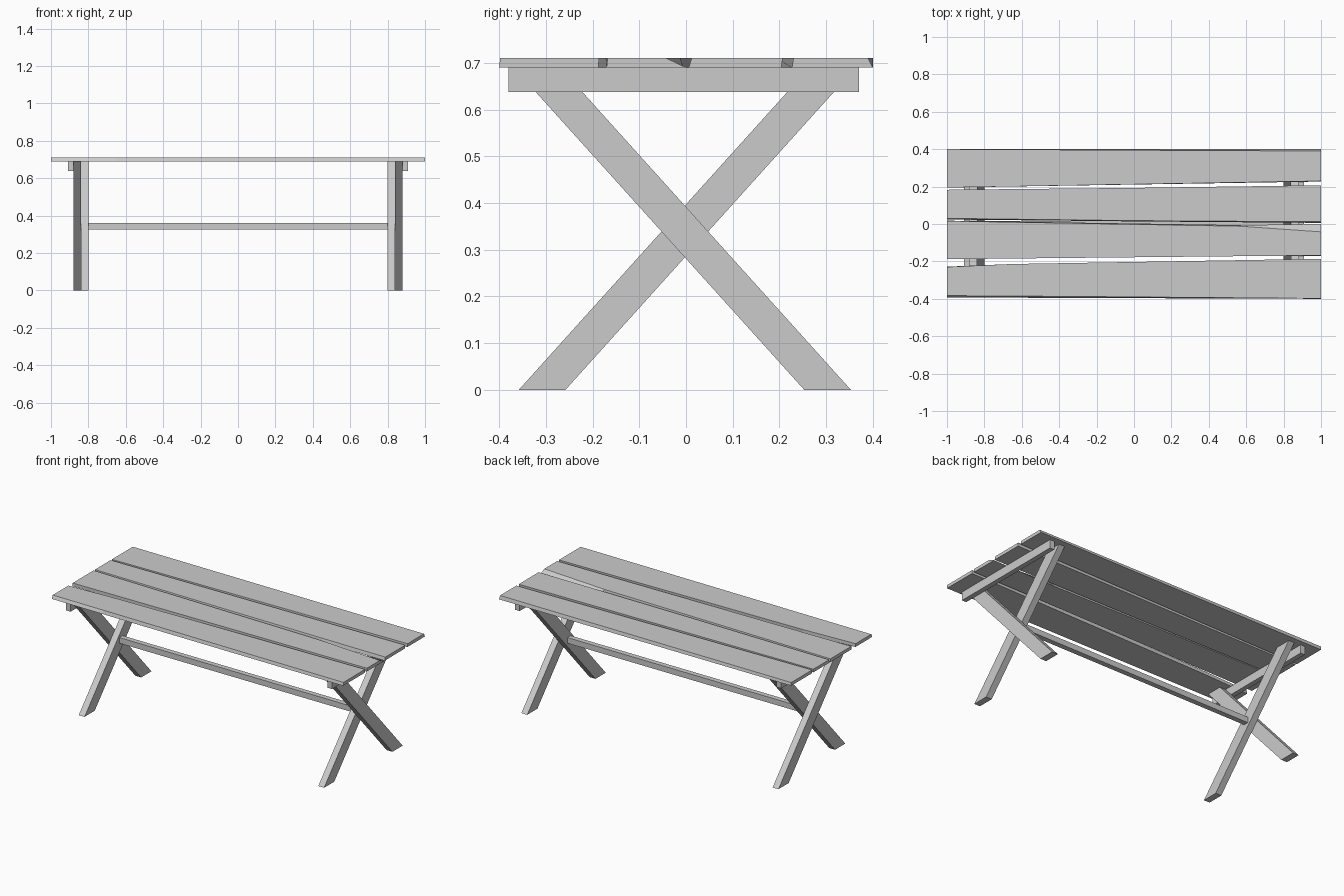
import bpy
import bmesh

cube = bpy.data.objects.get("Cube")
if cube:
    bpy.data.objects.remove(cube, do_unlink=True)

wood = bpy.data.materials.new("grey_wood")
wood.use_nodes = True
GREY = (0.6, 0.6, 0.6, 1)
wood.diffuse_color = GREY
wood.node_tree.nodes["Principled BSDF"].inputs["Base Color"].default_value = GREY


def loft(name, rings):
    """Join a row of matching four-point rings into a closed solid."""
    bm = bmesh.new()
    loops = [[bm.verts.new(p) for p in ring] for ring in rings]
    for a, b in zip(loops, loops[1:]):
        for i in range(4):
            j = (i + 1) % 4
            bm.faces.new((a[i], a[j], b[j], b[i]))
    bm.faces.new(loops[0][::-1])
    bm.faces.new(loops[-1])
    bmesh.ops.recalc_face_normals(bm, faces=bm.faces)
    mesh = bpy.data.meshes.new(name)
    bm.to_mesh(mesh)
    bm.free()
    mesh.materials.append(wood)
    obj = bpy.data.objects.new(name, mesh)
    bpy.context.collection.objects.link(obj)
    return obj


def box(name, x, y, z):
    return loft(name, [[(px, y[0], z[0]), (px, y[1], z[0]),
                        (px, y[1], z[1]), (px, y[0], z[1])] for px in x])


TOP, UNDER, BEAM_Z = 0.71, 0.69, 0.638

# Uneven planks: each station is x, front and back edge on top, front and back below
planks = {
    "back_plank": [(-1, 0.195, 0.4, 0.195, 0.4),
                   (1, 0.23, 0.39, 0.227, 0.4)],
    "middle_back_plank": [(-1, 0.03, 0.183, 0.024, 0.183),
                          (0, 0.018, 0.193, 0.014, 0.193),
                          (1, 0.012, 0.207, 0.006, 0.204)],
    "middle_front_plank": [(-1, -0.188, 0.016, -0.188, 0.018),
                           (0.57, -0.172, -0.012, -0.172, -0.006),
                           (1, -0.168, -0.042, -0.17, 0)],
    "front_plank": [(-1, -0.383, -0.23, -0.393, -0.228),
                    (-0.65, -0.385, -0.214, -0.394, -0.214),
                    (1, -0.398, -0.186, -0.4, -0.188)],
}
for name, stations in planks.items():
    loft(name, [[(x, fb, UNDER), (x, bb, UNDER), (x, bt, TOP), (x, ft, TOP)]
                for x, ft, bt, fb, bb in stations])


# Leaning legs cut level at the floor and under the top
def leg(name, x, foot, head):
    loft(name, [[(x[0], y - 0.05, z), (x[1], y - 0.05, z),
                 (x[1], y + 0.05, z), (x[0], y + 0.05, z)]
                for y, z in ((foot, 0), (head, UNDER))])


# Crossed legs and a support beam at each end
for side, s in (("left", 1), ("right", -1)):
    leg(side + "_inner_leg", (s * 0.8, s * 0.84), -0.308, 0.314)
    leg(side + "_outer_leg", (s * 0.84, s * 0.88), 0.303, -0.319)
    box(side + "_top_beam", (s * 0.88, s * 0.91), (-0.38, 0.37), (BEAM_Z, UNDER))

# Long bar between the leg crossings
box("stretcher", (-0.8, 0.8), (-0.016, 0.016), (0.325, 0.36))
